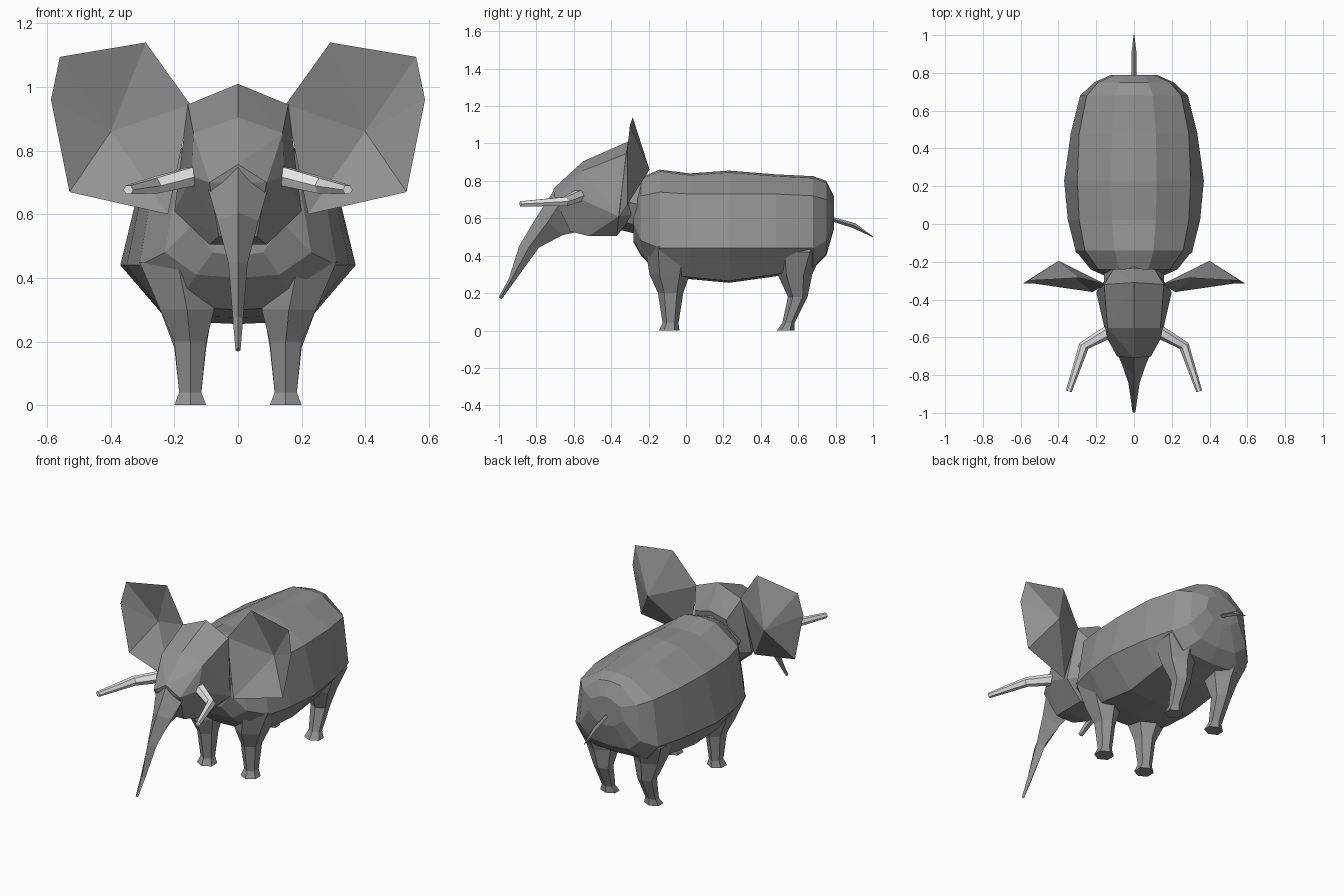
import bpy, bmesh, math
from mathutils import Vector


def material(name, rgb):
    m = bpy.data.materials.new(name)
    m.diffuse_color = (*rgb, 1)
    return m


HIDE = material("grey hide", (0.29, 0.29, 0.29))
IVORY = material("pale ivory", (0.8, 0.8, 0.8))


def finish(name, bm, mat, mirror=False):
    bmesh.ops.recalc_face_normals(bm, faces=bm.faces)
    me = bpy.data.meshes.new(name)
    bm.to_mesh(me)
    bm.free()
    me.materials.append(mat)
    ob = bpy.data.objects.new(name, me)
    bpy.context.collection.objects.link(ob)
    if mirror:
        ob.modifiers.new("mirror", 'MIRROR').use_mirror_merge = False
    return ob


def loft(name, rings, mat=HIDE, mirror=False):
    """Skin a row of closed rings and cap both ends."""
    bm = bmesh.new()
    rows = [[bm.verts.new(p) for p in ring] for ring in rings]
    for a, b in zip(rows, rows[1:]):
        n = len(a)
        for i in range(n):
            j = (i + 1) % n
            bm.faces.new((a[i], a[j], b[j], b[i]))
    bm.faces.new(rows[0])
    bm.faces.new(rows[-1])
    return finish(name, bm, mat, mirror)


# Body: y, top z, shoulder x/z, waist x/z, belly x/z
body_rows = [
    (-0.28, 0.74, 0.11, 0.68, 0.14, 0.57, 0.08, 0.48),
    (-0.24, 0.82, 0.19, 0.72, 0.23, 0.48, 0.13, 0.41),
    (-0.14, 0.86, 0.26, 0.74, 0.31, 0.44, 0.20, 0.31),
    (0.02, 0.84, 0.29, 0.73, 0.35, 0.44, 0.23, 0.285),
    (0.23, 0.855, 0.30, 0.73, 0.37, 0.44, 0.22, 0.265),
    (0.48, 0.835, 0.29, 0.73, 0.335, 0.44, 0.22, 0.30),
    (0.68, 0.825, 0.25, 0.72, 0.285, 0.44, 0.20, 0.34),
    (0.75, 0.80, 0.19, 0.70, 0.21, 0.48, 0.13, 0.41),
    (0.79, 0.72, 0.10, 0.68, 0.12, 0.60, 0.06, 0.55),
]
rings = []
for y, top, xs, zs, xw, zw, xb, zb in body_rows:
    half = [(xs * 0.4, y, top - 0.01), (xs, y, zs), (xw, y, zw), (xb, y, zb)]
    rings.append([(0, y, top)] + half + [(0, y, zb - 0.01)]
                 + [(-x, a, z) for x, a, z in reversed(half)])
loft("body", rings)

# Neck: eight-sided bridge between body and head
loft("neck", [[(0.16 * math.sin(k * math.pi / 4), y,
                zc + h * math.cos(k * math.pi / 4)) for k in range(8)]
              for y, zc, h in ((-0.36, 0.70, 0.16), (-0.20, 0.66, 0.16))])


# Legs: six-sided rings given as z, x0, x1, y0, y1
def leg(name, rows):
    rings = []
    for z, x0, x1, y0, y1 in rows:
        xm, q = (x0 + x1) / 2, (y1 - y0) / 4
        rings.append([(xm, y0, z), (x1, y0 + q, z), (x1, y1 - q, z),
                      (xm, y1, z), (x0, y1 - q, z), (x0, y0 + q, z)])
    loft(name, rings, mirror=True)


leg("front_leg", [
    (0.0, 0.10, 0.20, -0.145, -0.035), (0.04, 0.115, 0.185, -0.125, -0.04),
    (0.20, 0.10, 0.20, -0.15, -0.015), (0.30, 0.075, 0.245, -0.195, 0.02),
    (0.45, 0.07, 0.31, -0.22, 0.06)])
leg("rear_leg", [
    (0.0, 0.10, 0.20, 0.485, 0.58), (0.04, 0.115, 0.185, 0.515, 0.58),
    (0.18, 0.10, 0.20, 0.545, 0.65), (0.30, 0.08, 0.245, 0.49, 0.675),
    (0.42, 0.06, 0.29, 0.46, 0.73), (0.58, 0.06, 0.22, 0.50, 0.77)])

# Head: faceted hull around crown, brow, cheeks and jaw
head_half = [
    (0, -0.31, 1.01), (0.158, -0.32, 0.945), (0, -0.55, 0.905),
    (0.14, -0.55, 0.855), (0.145, -0.60, 0.72), (0.09, -0.70, 0.70),
    (0, -0.71, 0.757), (0.20, -0.36, 0.61), (0.09, -0.52, 0.505),
    (0.09, -0.37, 0.505), (0.06, -0.62, 0.53), (0.11, -0.24, 0.83),
    (0, -0.235, 0.86), (0.12, -0.28, 0.62)]
bm = bmesh.new()
for x, y, z in head_half:
    for s in ((1, -1) if x else (1,)):
        bm.verts.new((s * x, y, z))
res = bmesh.ops.convex_hull(bm, input=bm.verts[:])
bmesh.ops.delete(bm, geom=[v for v in bm.verts if not v.link_faces], context='VERTS')
finish("head", bm, HIDE)

# Trunk: front ridge y/z, side x/y/z, back y/z
trunk_rows = [
    (-0.70, 0.76, 0.10, -0.66, 0.70, -0.52, 0.54),
    (-0.80, 0.605, 0.065, -0.74, 0.58, -0.66, 0.51),
    (-0.893, 0.45, 0.03, -0.84, 0.445, -0.786, 0.444),
    (-0.946, 0.28, 0.016, -0.935, 0.27, -0.915, 0.265),
    (-1.0, 0.18, 0.008, -0.995, 0.173, -0.985, 0.168)]
loft("trunk", [[(0, fy, fz), (sx, sy, sz), (0, by, bz), (-sx, sy, sz)]
               for fy, fz, sx, sy, sz, by, bz in trunk_rows])

# Ears: thin dished fans, front and back
rim = [(0.15, -0.32, 0.945), (0.29, -0.285, 1.14), (0.56, -0.30, 1.095),
       (0.588, -0.315, 0.96), (0.53, -0.315, 0.67), (0.22, -0.36, 0.60)]
bm = bmesh.new()
edge = [bm.verts.new(p) for p in rim]
for y in (-0.215, -0.195):
    mid = bm.verts.new((0.40, y, 0.86))
    for i, v in enumerate(edge):
        bm.faces.new((v, edge[(i + 1) % len(edge)], mid))
finish("ear", bm, HIDE, mirror=True)


# Tapered tubes along a path lying mostly in the ground plane
def tube(name, path, sides, mat, mirror=False):
    pts = [Vector(p[:3]) for p in path]
    rings = []
    for i, p in enumerate(pts):
        d = pts[min(i + 1, len(pts) - 1)] - pts[max(i - 1, 0)]
        side = d.cross(Vector((0, 0, 1))).normalized()
        up = side.cross(d).normalized()
        r = path[i][3]
        rings.append([p + r * (math.cos(a) * side + math.sin(a) * up)
                      for a in (2 * math.pi * k / sides for k in range(sides))])
    loft(name, rings, mat, mirror)


tube("tusk", [(0.10, -0.55, 0.725, 0.034), (0.15, -0.58, 0.718, 0.034),
              (0.265, -0.645, 0.69, 0.028), (0.345, -0.885, 0.677, 0.016)],
     6, IVORY, mirror=True)
tube("tail", [(0, 0.74, 0.61, 0.012), (0, 0.80, 0.59, 0.012),
              (0, 0.90, 0.56, 0.014), (0, 1.0, 0.50, 0.002)], 4, HIDE)
